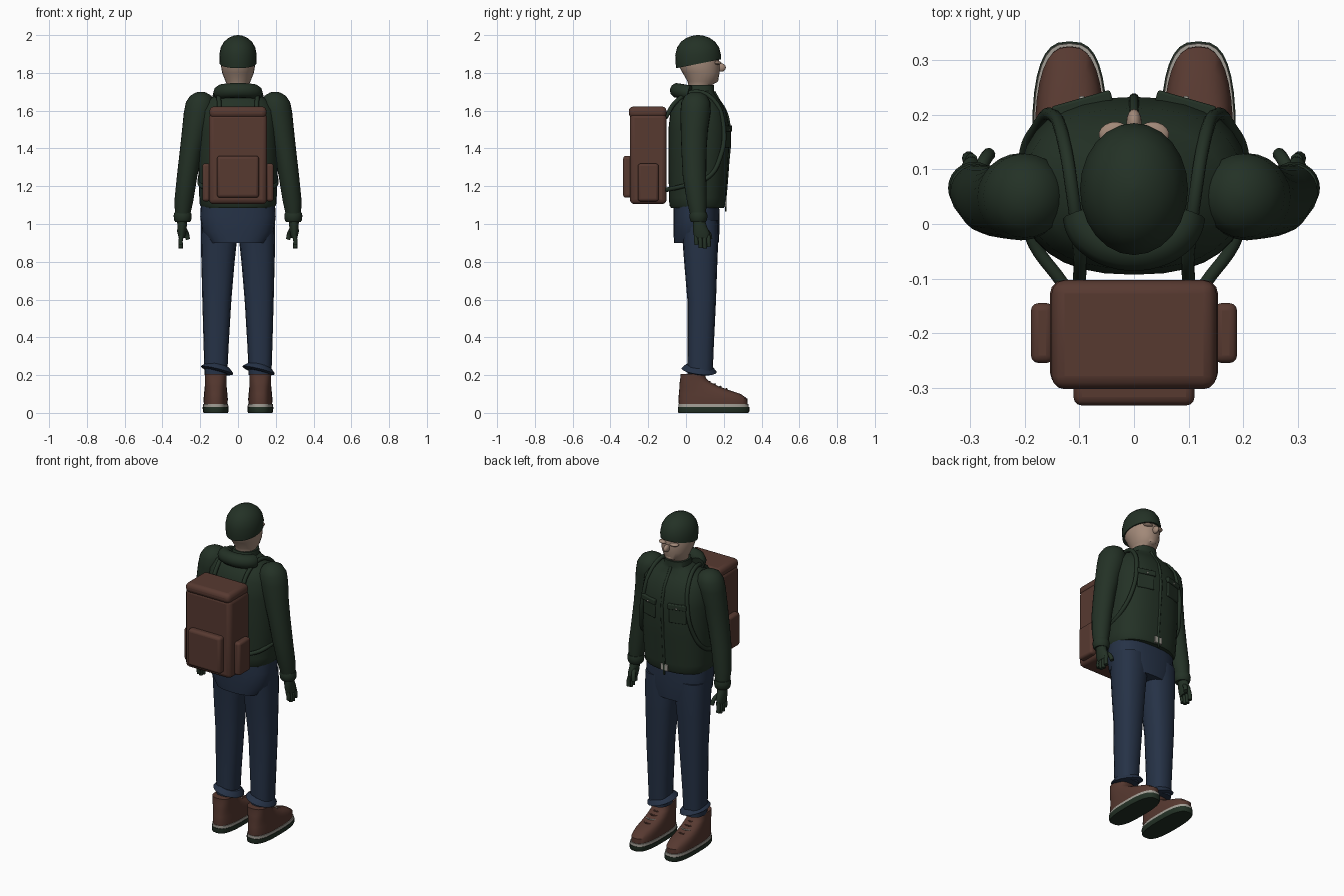
import bpy, bmesh, math
from mathutils import Vector

cube = bpy.data.objects.get("Cube")
if cube:
    bpy.data.objects.remove(cube, do_unlink=True)


def material(name, rgb):
    m = bpy.data.materials.new(name)
    m.use_nodes = True
    m.diffuse_color = (*rgb, 1)
    m.node_tree.nodes["Principled BSDF"].inputs["Base Color"].default_value = (*rgb, 1)
    return m


GREEN = material("dark green cloth", (0.017, 0.031, 0.019))
BROWN = material("brown leather", (0.095, 0.041, 0.030))
BLUE = material("navy denim", (0.019, 0.032, 0.062))
SKIN = material("skin", (0.36, 0.25, 0.19))
GREY = material("pale grey", (0.36, 0.34, 0.30))


def add(name, bm, mat):
    bmesh.ops.recalc_face_normals(bm, faces=bm.faces[:])
    mesh = bpy.data.meshes.new(name)
    bm.to_mesh(mesh)
    bm.free()
    mesh.materials.append(mat)
    ob = bpy.data.objects.new(name, mesh)
    bpy.context.collection.objects.link(ob)
    return ob


def loft(name, rings, mat, p=2.0, n=24, cut=None):
    """Skin level rings given as (x, y, z, x radius, y radius)."""
    bm = bmesh.new()
    loops = []
    for cx, cy, z, rx, ry in rings:
        loop = []
        for i in range(n):
            a = 2 * math.pi * i / n
            c, s = math.cos(a), math.sin(a)
            loop.append(bm.verts.new((cx + rx * math.copysign(abs(c) ** (2 / p), c),
                                      cy + ry * math.copysign(abs(s) ** (2 / p), s), z)))
        loops.append(loop)
    for low, high in zip(loops, loops[1:]):
        for i in range(n):
            j = (i + 1) % n
            bm.faces.new((low[i], low[j], high[j], high[i]))
    bm.faces.new(loops[0])
    bm.faces.new(loops[-1])
    if cut:
        bmesh.ops.bisect_plane(bm, geom=bm.verts[:] + bm.edges[:] + bm.faces[:],
                               plane_co=cut[0], plane_no=cut[1], clear_inner=True)
        bmesh.ops.holes_fill(bm, edges=bm.edges[:])
    return add(name, bm, mat)


def box(name, at, size, mat, bevel=0.01, turn=0):
    bm = bmesh.new()
    bmesh.ops.create_cube(bm, size=1)
    bmesh.ops.scale(bm, vec=size, verts=bm.verts[:])
    ob = add(name, bm, mat)
    ob.location = at
    ob.rotation_euler.z = turn
    mod = ob.modifiers.new("rounded edges", 'BEVEL')
    mod.width, mod.segments = bevel, 3
    return ob


def ball(name, at, radii, mat, turn=(0, 0, 0)):
    bm = bmesh.new()
    bmesh.ops.create_uvsphere(bm, u_segments=16, v_segments=10, radius=1)
    bmesh.ops.scale(bm, vec=radii, verts=bm.verts[:])
    ob = add(name, bm, mat)
    ob.location, ob.rotation_euler = at, turn
    return ob


def tube(name, points, radius, mat):
    cu = bpy.data.curves.new(name, 'CURVE')
    cu.dimensions = '3D'
    cu.bevel_depth, cu.bevel_resolution = radius, 3
    cu.resolution_u = 6
    cu.use_fill_caps = True
    sp = cu.splines.new('BEZIER')
    sp.bezier_points.add(len(points) - 1)
    for b, co in zip(sp.bezier_points, points):
        b.co = co
        b.handle_left_type = b.handle_right_type = 'AUTO'
    cu.materials.append(mat)
    ob = bpy.data.objects.new(name, cu)
    bpy.context.collection.objects.link(ob)
    return ob


# Head and knitted cap
loft("head", [(0, .07, 1.69, .055, .055), (0, .075, 1.735, .058, .062),
              (0, .088, 1.755, .066, .08), (0, .08, 1.80, .084, .098),
              (0, .066, 1.85, .092, .112), (0, .065, 1.93, .08, .1)], SKIN)
loft("cap", [(0, .064, 1.79, .09, .112), (0, .064, 1.85, .097, .119),
             (0, .064, 1.895, .099, .121), (0, .064, 1.935, .091, .111),
             (0, .064, 1.965, .074, .09), (0, .064, 1.985, .05, .062),
             (0, .064, 1.996, .026, .032), (0, .064, 2.0, .004, .005)], GREEN,
     cut=(Vector((0, .065, 1.848)), Vector((0, -.2, 1))))
ball("nose", (0, .186, 1.828), (.014, .025, .022), SKIN)
ball("chin", (0, .145, 1.765), (.035, .027, .02), SKIN)

# Jacket body with collar, hood roll, zip and buckle
loft("jacket", [(0, .06, 1.085, .19, .14), (0, .06, 1.10, .202, .148),
                (0, .06, 1.14, .205, .15), (0, .065, 1.3, .21, .158),
                (0, .07, 1.5, .21, .163), (0, .065, 1.6, .2, .147),
                (0, .062, 1.655, .165, .115), (0, .068, 1.69, .1, .083),
                (0, .075, 1.705, .073, .074), (0, .078, 1.735, .068, .07)],
     GREEN, p=2.4, n=32)
arc = [math.pi * i / 8 for i in range(9)]
tube("hood_roll", [(.092 * math.cos(a), .02 - .066 * math.sin(a), 1.695 + .012 * math.sin(a))
                   for a in arc], .04, GREEN)
tube("zip", [(0, .203, 1.1), (0, .219, 1.3), (0, .229, 1.5), (0, .207, 1.6),
             (0, .172, 1.655), (0, .147, 1.70)], .009, GREEN)
box("zip_pull", (0, .211, 1.11), (.012, .008, .09), GREEN, .002)
box("buckle", (.0, .207, 1.11), (.05, .014, .04), GREY, .003)

# Trouser seat
loft("trouser_seat", [(0, .055, .90, .15, .118), (0, .055, .96, .19, .122),
                      (0, .055, 1.04, .2, .122), (0, .055, 1.12, .195, .12)], BLUE, p=2.6)

for side, s in (("left", 1), ("right", -1)):
    # Brow
    ball(side + "_brow", (s * .038, .167, 1.853), (.027, .02, .01), SKIN, (0, 0, -s * .25))

    # Sleeve, cuff and glove
    loft(side + "_sleeve",
         [(s * x, y, z, rx, ry) for x, y, z, rx, ry in (
             (.293, .064, 1.05, .04, .042), (.287, .057, 1.12, .05, .052),
             (.27, .045, 1.25, .054, .062), (.25, .042, 1.38, .059, .066),
             (.226, .044, 1.5, .07, .072), (.207, .05, 1.59, .08, .08),
             (.2, .052, 1.645, .076, .077), (.197, .052, 1.68, .055, .058),
             (.196, .052, 1.697, .025, .027), (.196, .052, 1.70, .004, .004))], GREEN)
    loft(side + "_cuff",
         [(s * .293, .066, z, r, r) for z, r in (
             (1.01, .038), (1.02, .045), (1.045, .048), (1.06, .044))], GREEN)
    loft(side + "_palm",
         [(s * x, y, z, rx, ry) for x, y, z, rx, ry in (
             (.298, .085, .925, .016, .04), (.298, .08, .96, .024, .043),
             (.296, .073, .99, .025, .036), (.295, .068, 1.03, .028, .03))], GREEN)
    for k, tip in enumerate((.89, .873, .87, .88)):
        y = .052 + k * .022
        tube(f"{side}_finger_{k + 1}",
             [(s * .298, y, .94), (s * .304, y + .002, .91), (s * .303, y + .004, tip)],
             .0115, GREEN)
    tube(side + "_thumb", [(s * .288, .09, .98), (s * .272, .12, .95), (s * .266, .128, .92)],
         .012, GREEN)

    # Chest pocket with flap and button
    box(side + "_chest_pocket", (s * .095, .214, 1.45), (.1, .018, .09), GREEN, .006, -s * .28)
    box(side + "_pocket_flap", (s * .095, .22, 1.505), (.112, .022, .032), GREEN, .005, -s * .28)
    ball(side + "_button", (s * .095, .231, 1.498), (.006, .004, .006), GREY)

    # Trouser leg and ragged flared hem, both hems leaning the same way
    loft(side + "_trouser_leg",
         [(s * x, y, z, rx, ry) for x, y, z, rx, ry in (
             (.117, .075, .2, .06, .066), (.116, .077, .35, .066, .07),
             (.112, .083, .6, .077, .076), (.106, .078, .8, .088, .088),
             (.101, .076, .92, .096, .095), (.1, .07, 1.02, .095, .1))],
         BLUE, p=2.5, n=16)
    hem = loft(side + "_hem",
               [(0, 0, z, rx, ry) for z, rx, ry in (
                   (-.012, .07, .075), (-.004, .088, .094), (.004, .085, .09),
                   (.024, .062, .068))], BLUE, n=16)
    hem.location = (s * .11, .07, .228)
    hem.rotation_euler = (-.12, .24, 0)

    # Shoe: sole, pale welt, upper and laces
    def shoe_rings(rows):
        return [(s * .118, (back + front) / 2, z, rx, (front - back) / 2)
                for z, back, front, rx in rows]
    loft(side + "_sole", shoe_rings(((0, -.04, .33, .064), (.008, -.043, .335, .068),
                                     (.03, -.043, .335, .069))), GREEN, p=2.8, n=32)
    loft(side + "_welt", shoe_rings(((.03, -.04, .332, .067), (.046, -.04, .331, .066))),
         GREY, p=2.8, n=32)
    loft(side + "_shoe_upper",
         shoe_rings(((.044, -.038, .326, .063), (.075, -.04, .325, .064),
                     (.1, -.038, .29, .062), (.118, -.036, .235, .06),
                     (.14, -.035, .175, .058), (.165, -.033, .125, .057),
                     (.185, -.03, .105, .057), (.207, -.03, .1, .058))),
         BROWN, p=2.6, n=32)
    for k in range(4):
        y, z = .215 - k * .03, .127 + k * .013
        tube(f"{side}_lace_{k + 1}", [(s * .118 - .03, y - .015, z - .004), (s * .118, y, z),
                                      (s * .118 + .03, y - .015, z - .004)], .004, GREY if k == 1 else BROWN)

    # Backpack strap and side pocket
    tube(side + "_strap",
         [(s * x, y, z) for x, y, z in (
             (.1, -.11, 1.56), (.1, -.05, 1.65), (.112, .05, 1.70), (.128, .148, 1.655),
             (.15, .2, 1.5), (.175, .18, 1.35), (.2, .12, 1.25), (.19, -.02, 1.2),
             (.13, -.11, 1.18))], .012, GREEN)
    box(side + "_pack_pocket", (s * .168, -.2, 1.22), (.042, .11, .2), BROWN, .014)

# Backpack body, rolled lid and back pocket
box("backpack", (0, -.2, 1.345), (.308, .195, .48), BROWN, .025)
box("backpack_lid", (0, -.203, 1.592), (.302, .2, .06), BROWN, .024)
box("backpack_front_pocket", (0, -.305, 1.25), (.222, .056, .222), BROWN, .016)

# Smooth shading with sharp creases kept
bpy.ops.object.select_all(action='DESELECT')
for ob in bpy.context.collection.objects:
    if ob.type == 'MESH':
        ob.select_set(True)
        bpy.context.view_layer.objects.active = ob
bpy.ops.object.shade_smooth_by_angle(angle=math.radians(40))
